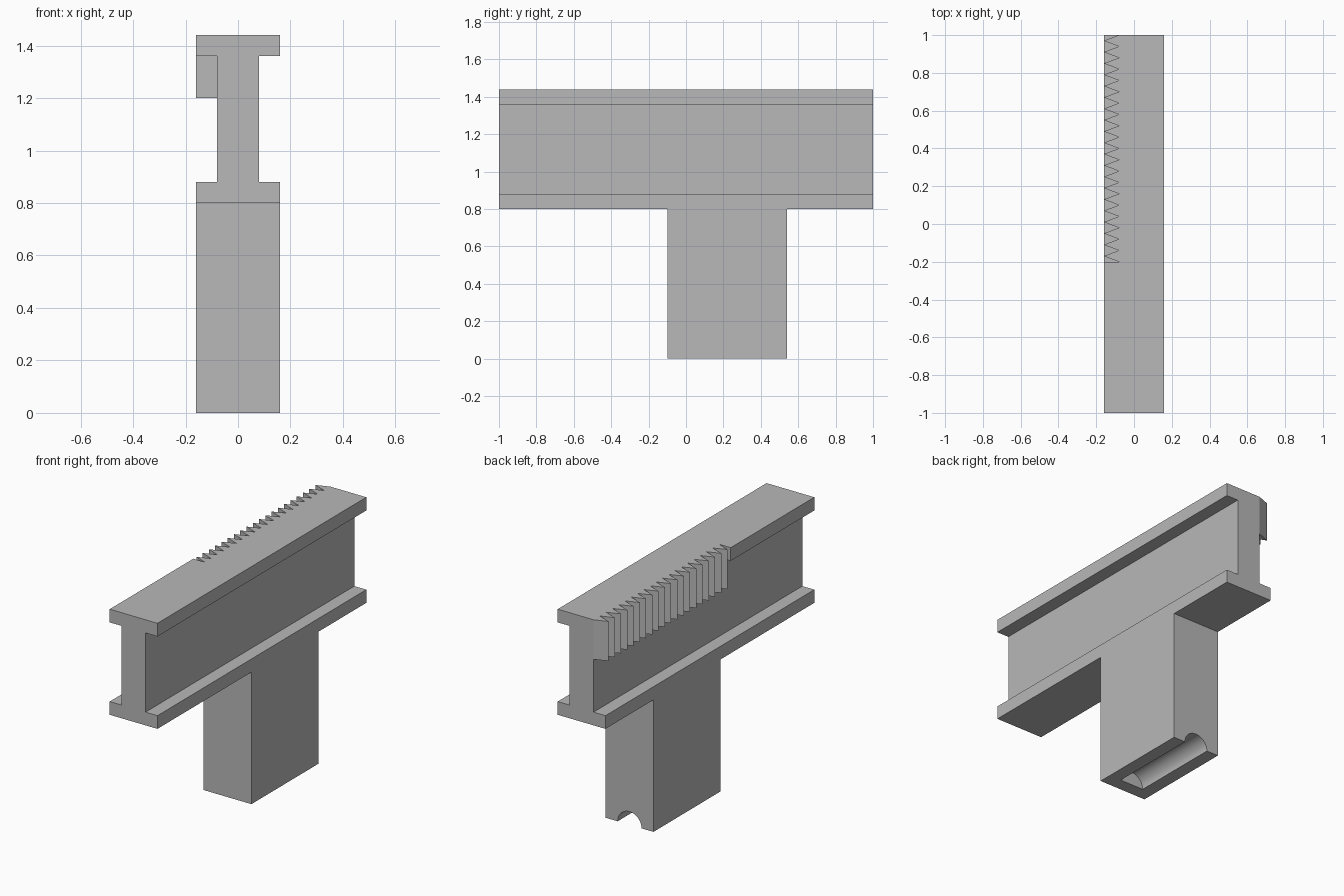
import bpy, bmesh, math
from mathutils import Vector

if "Cube" in bpy.data.objects:
    bpy.data.objects.remove(bpy.data.objects["Cube"], do_unlink=True)

grey = bpy.data.materials.new("plain grey")
colour = (0.48, 0.48, 0.48, 1)
grey.diffuse_color = colour
grey.use_nodes = True
grey.node_tree.nodes["Principled BSDF"].inputs["Base Color"].default_value = colour


def extrude(name, outline, sweep):
    """Closed prism from a planar outline swept along a vector."""
    bm = bmesh.new()
    face = bm.faces.new([bm.verts.new(p) for p in outline])
    swept = bmesh.ops.extrude_face_region(bm, geom=[face])["geom"]
    moved = [g for g in swept if isinstance(g, bmesh.types.BMVert)]
    bmesh.ops.translate(bm, verts=moved, vec=Vector(sweep))
    if not all(f.is_valid for f in [face]) or len(bm.faces) < len(outline) + 2:
        bmesh.ops.holes_fill(bm, edges=bm.edges[:])
    bmesh.ops.recalc_face_normals(bm, faces=bm.faces[:])
    mesh = bpy.data.meshes.new(name)
    bm.to_mesh(mesh)
    bm.free()
    mesh.materials.append(grey)
    obj = bpy.data.objects.new(name, mesh)
    bpy.context.collection.objects.link(obj)
    return obj


wide, thin = 0.16, 0.08            # half widths of flange and web
base, ledge, under, top = 0.8, 0.88, 1.36, 1.44
rack_start, teeth = -0.2, 20
half_pitch = (1 - rack_start) / teeth / 2

# Zigzag of the rack, from the back end forwards
zigzag = [(-wide if i % 2 else -thin, 1 - i * half_pitch)
          for i in range(2 * teeth + 1)]

# Web and lower flange
half = [(wide, base), (wide, ledge), (thin, ledge), (thin, under)]
profile = half + [(-x, z) for x, z in reversed(half)]
extrude("web_and_lower_flange", [(x, -1, z) for x, z in profile], (0, 2, 0))

# Upper flange, its side cut by the rack
plan = zigzag + [(-wide, rack_start), (-wide, -1), (wide, -1), (wide, 1)]
extrude("upper_flange", [(x, y, under) for x, y in plan], (0, 0, top - under))

# Rack teeth below the flange, rooted in the web
plan = zigzag + [(-thin / 2, rack_start), (-thin / 2, 1 - half_pitch / 4)]
extrude("rack_teeth", [(x, y, 1.2) for x, y in plan], (0, 0, under - 1.2))

# Leg with a half-round groove open at the back
front, back = -0.1, 0.54
leg = extrude("leg", [(-wide, front, 0), (wide, front, 0),
                      (wide, back, 0), (-wide, back, 0)], (0, 0, base))
sides = 64
ring = [(thin * math.cos(a), -0.02, thin * math.sin(a))
        for a in (2 * math.pi * i / sides for i in range(sides))]
cutter = extrude("groove_cutter", ring, (0, 0.7, 0))
cutter.hide_render = True
cut = leg.modifiers.new("groove", "BOOLEAN")
cut.operation = "DIFFERENCE"
cut.solver = "EXACT"
cut.object = cutter

bpy.ops.object.select_all(action="DESELECT")
leg.select_set(True)
bpy.context.view_layer.objects.active = leg
bpy.ops.object.modifier_apply(modifier=cut.name)
bpy.data.objects.remove(cutter, do_unlink=True)
bpy.ops.object.shade_smooth_by_angle(angle=math.radians(30))
